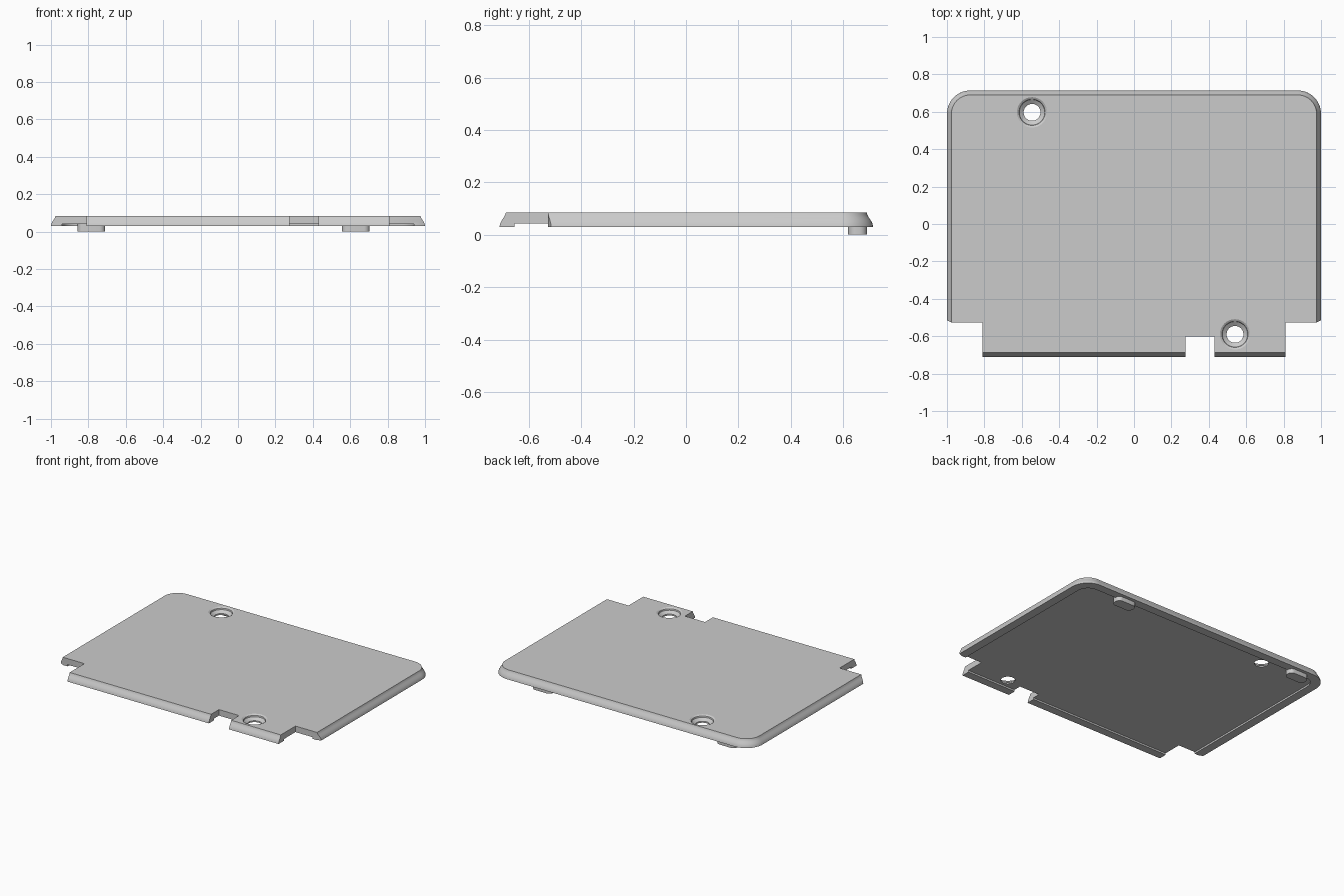
import bpy, bmesh
from math import sin, cos, pi

if "Cube" in bpy.data.objects:
    bpy.data.objects.remove(bpy.data.objects["Cube"])

grey = bpy.data.materials.new("plain_grey")
grey.use_nodes = True
colour = (0.6, 0.6, 0.6, 1)
grey.diffuse_color = colour
grey.node_tree.nodes["Principled BSDF"].inputs["Base Color"].default_value = colour


def arc(cx, cy, r, start, end, steps):
    angles = [start + (end - start) * i / steps for i in range(steps + 1)]
    return [(cx + r * cos(a), cy + r * sin(a)) for a in angles]


def loft(name, layers):
    """Closed solid through a stack of (outline, height) layers."""
    bm = bmesh.new()
    rings = [[bm.verts.new((x, y, z)) for x, y in pts] for pts, z in layers]
    n = len(rings[0])
    for low, high in zip(rings, rings[1:]):
        for i in range(n):
            j = (i + 1) % n
            bm.faces.new((low[i], low[j], high[j], high[i]))
    bm.faces.new(rings[0][::-1])
    bm.faces.new(rings[-1])
    bmesh.ops.recalc_face_normals(bm, faces=bm.faces)
    mesh = bpy.data.meshes.new(name)
    bm.to_mesh(mesh)
    bm.free()
    mesh.materials.append(grey)
    obj = bpy.data.objects.new(name, mesh)
    bpy.context.collection.objects.link(obj)
    return obj


def rounded_back(hw, front, back, r):
    """Outline square at the front and rounded at the back."""
    return ([(-hw, front), (hw, front)]
            + arc(hw - r, back - r, r, 0, pi / 2, 14)
            + arc(r - hw, back - r, r, pi / 2, pi, 14))


def cover_outline(inset):
    """Cover outline with corner notches and a front slot."""
    hw, front, notch = 1 - inset, inset - 0.712, -0.515 - inset * 0.5
    body = rounded_back(hw, notch, 0.714 - inset, 0.125 - inset)
    edge = [(-0.97, -0.527), (-0.81, -0.527), (-0.81, front),
            (0.275, front), (0.275, -0.602), (0.43, -0.602), (0.43, front),
            (0.81, front), (0.81, -0.527), (0.97, -0.527)]
    return body[:1] + edge + body[1:]


def shade(obj):
    bpy.ops.object.select_all(action="DESELECT")
    obj.select_set(True)
    bpy.context.view_layer.objects.active = obj
    bpy.ops.object.shade_smooth_by_angle(angle=0.5)


# Cover plate with its sloping, softly curved edge
profile = [(0, 0.03), (0.002, 0.042), (0.008, 0.054), (0.016, 0.066),
           (0.021, 0.074), (0.024, 0.084)]
cover = loft("cover_plate", [(cover_outline(i), z) for i, z in profile])

# Shallow recess underneath and two countersunk screw holes
cutters = [loft("recess_cutter", [(rounded_back(0.94, -0.655, 0.655, 0.08), z)
                                  for z in (0, 0.042)])]
hole = [(0.045, 0), (0.045, 0.052), (0.068, 0.068), (0.07, 0.077),
        (0.081, 0.084), (0.083, 0.1)]
for x, y in ((-0.545, 0.597), (0.54, -0.59)):
    cutters.append(loft("screw_hole_cutter",
                        [(arc(x, y, r, 0, 2 * pi, 40)[:-1], z) for r, z in hole]))
for cutter in cutters:
    cut = cover.modifiers.new("cut", "BOOLEAN")
    cut.operation = "DIFFERENCE"
    cut.solver = "EXACT"
    cut.object = cutter
bpy.context.view_layer.update()
cut_mesh = bpy.data.meshes.new_from_object(
    cover.evaluated_get(bpy.context.evaluated_depsgraph_get()))
cover.modifiers.clear()
cover.data = cut_mesh
for cutter in cutters:
    bpy.data.objects.remove(cutter)
shade(cover)

# Locating tabs beneath the back edge
r, hw, hd = 0.03, 0.074, 0.036
for name, x in (("right_tab", -0.784), ("left_tab", 0.63)):
    outline = []
    for k, (sx, sy) in enumerate(((1, 1), (-1, 1), (-1, -1), (1, -1))):
        outline += arc(x + sx * (hw - r), 0.655 + sy * (hd - r), r,
                       k * pi / 2, (k + 1) * pi / 2, 6)
    shade(loft(name, [(outline, 0), (outline, 0.05)]))
